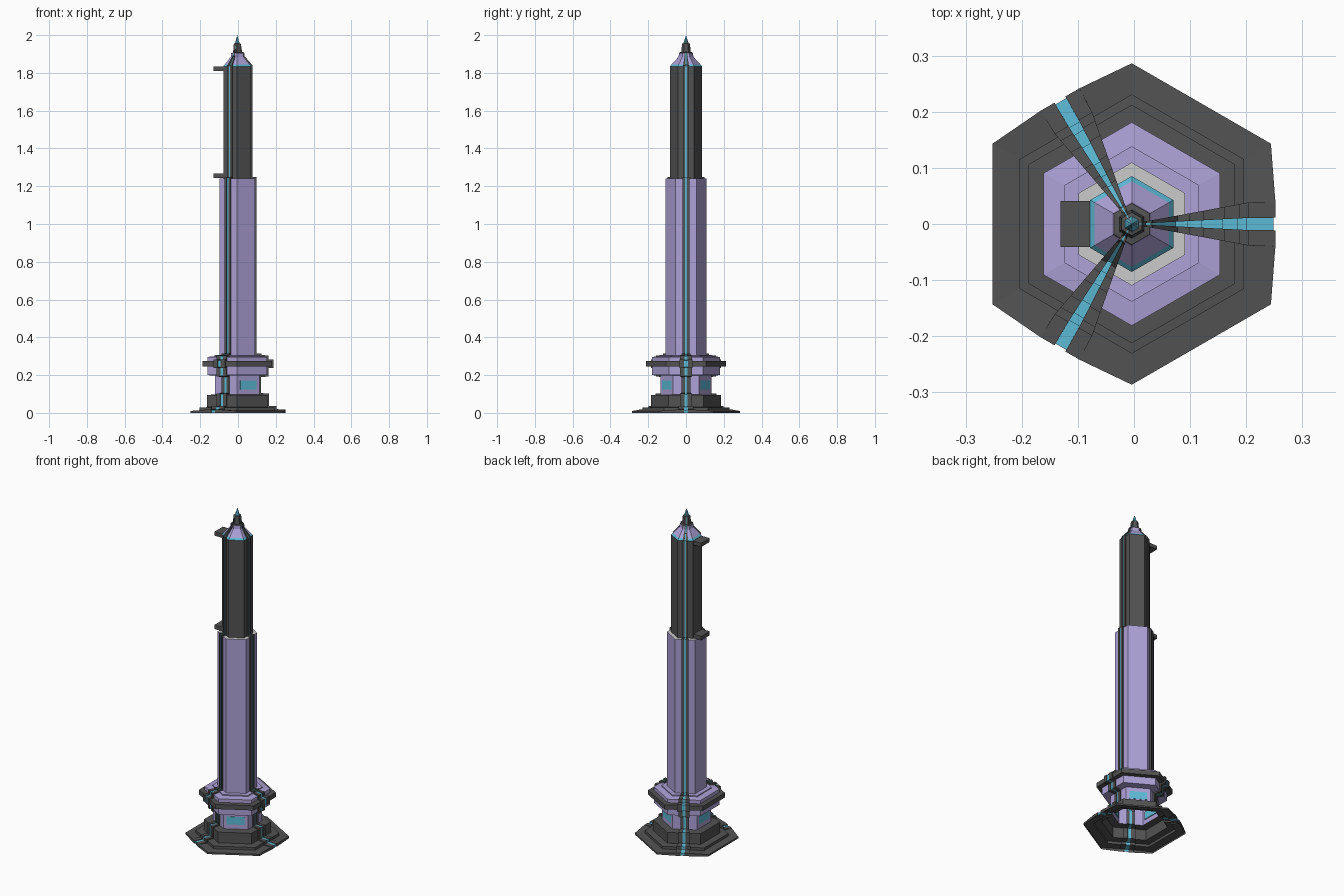
import bpy, math
from mathutils import Vector

if "Cube" in bpy.data.objects:
    bpy.data.objects.remove(bpy.data.objects["Cube"])

CX = -0.004                      # tower axis
EDGE = math.tan(math.radians(30))
RAIL, GLOW = 0.185, 0.052        # half widths of the ribs per unit radius


def material(name, rgb):
    m = bpy.data.materials.new(name)
    m.diffuse_color = (*rgb, 1)
    m.use_nodes = True
    m.node_tree.nodes["Principled BSDF"].inputs["Base Color"].default_value = m.diffuse_color
    return m


DARK = material("dark_metal", (0.085, 0.085, 0.085))
LAV = material("lavender", (0.42, 0.36, 0.68))
CYAN = material("cyan_glow", (0.11, 0.50, 0.68))

# Tower sections: name, material, (apothem, z) profile, each starting at the previous end
sections = [
    ("base_plinth", DARK, [(.248, 0), (.248, .01), (.2, .012), (.2, .028),
                           (.16, .03), (.16, .095), (.117, .097)]),
    ("lower_body", LAV, [(.117, .197), (.157, .2), (.157, .245)]),
    ("collar_ring", DARK, [(.184, .246), (.184, .274), (.157, .275)]),
    ("main_shaft", LAV, [(.157, .296), (.12, .3), (.12, .306), (.095, .306), (.095, 1.242)]),
    ("shaft_ledge", None, [(.074, 1.242)]),
    ("upper_shaft", DARK, [(.074, 1.835)]),
    ("glow_trim", CYAN, [(.066, 1.845)]),
    ("roof", LAV, [(.034, 1.885), (.032, 1.905)]),
    ("spire_base", DARK, [(.022, 1.907), (.018, 1.955), (.012, 1.957)]),
    ("spire_tip", CYAN, [(0, 2.0)]),
]
profile = [p for s in sections for p in s[2]]


def offset_profile(d):
    """Mitred outward offset, fading out at the spire."""
    pts = [Vector(p) for p in profile]
    norms = []
    for a, b in zip(pts, pts[1:]):
        t = (b - a).normalized()
        norms.append(Vector((t.y, -t.x)))
    out = []
    for i, p in enumerate(pts):
        n1, n2 = norms[max(i - 1, 0)], norms[min(i, len(norms) - 1)]
        m = (n1 + n2) / max(1 + n1.dot(n2), 0.6)
        fade = d * min(1, max(0, (1.96 - p.y) / 0.1))
        q = p + m * fade
        out.append((max(q.x, 0), 0 if i == 0 else q.y))
    return out


rail_prof = offset_profile(0.008)
glow_prof = offset_profile(0.0045)


def point(ang, r, t, z):
    w = t * (r if abs(t) > 0.5 else min(r, 0.215))
    c, s = math.cos(ang), math.sin(ang)
    return (CX + r * c - w * s, r * s + w * c, z)


def strip(verts, faces, ang, pa, ta, pb, tb):
    """Quad strip between two profiles at two tangential positions."""
    k = len(verts)
    for (ra, za), (rb, zb) in zip(pa, pb):
        verts += [point(ang, ra, ta, za), point(ang, rb, tb, zb)]
    for i in range(len(pa) - 1):
        j = k + 2 * i
        faces.append((j, j + 1, j + 3, j + 2))


def make(name, verts, faces, mat):
    me = bpy.data.meshes.new(name)
    me.from_pydata(verts, [], faces)
    me.validate()
    ob = bpy.data.objects.new(name, me)
    bpy.context.collection.objects.link(ob)
    if mat:
        me.materials.append(mat)
    return ob


# Hexagonal tower shell, leaving slots for the three ribs
start = 0
for name, mat, pts in sections:
    end = start + len(pts)
    lo = max(start - 1, 0)
    body = profile[lo:end]
    # the bottom plate flares out to meet the ribs
    slot = [rail_prof[i] if i < 2 else profile[i] for i in range(lo, end)]
    v, f = [], []
    for k in range(6):
        a = k * math.pi / 3
        if k % 2:
            strip(v, f, a, body, -EDGE, body, EDGE)
        else:
            strip(v, f, a, body, -EDGE, slot, -RAIL)
            strip(v, f, a, slot, RAIL, body, EDGE)
    make(name, v, f, mat)
    start = end

# Three full-height ribs: dark rails either side of a glowing channel
for k in range(3):
    a = k * 2 * math.pi / 3
    v, f = [], []
    strip(v, f, a, profile, -RAIL, rail_prof, -RAIL)
    strip(v, f, a, rail_prof, -RAIL, rail_prof, -GLOW)
    strip(v, f, a, rail_prof, -GLOW, glow_prof, -GLOW)
    strip(v, f, a, glow_prof, GLOW, rail_prof, GLOW)
    strip(v, f, a, rail_prof, GLOW, rail_prof, RAIL)
    strip(v, f, a, rail_prof, RAIL, profile, RAIL)
    make(f"rib_rails_{k + 1}", v, f, DARK)
    v, f = [], []
    strip(v, f, a, glow_prof, -GLOW, glow_prof, GLOW)
    make(f"rib_glow_{k + 1}", v, f, CYAN)


def box(name, ang, r0, r1, half, z0, z1, mat):
    c, s = math.cos(ang), math.sin(ang)
    v = [(CX + r * c - w * s, r * s + w * c, z)
         for z in (z0, z1) for r, w in ((r0, -half), (r1, -half), (r1, half), (r0, half))]
    f = [(3, 2, 1, 0), (4, 5, 6, 7)] + [(i, (i + 1) % 4, (i + 1) % 4 + 4, i + 4) for i in range(4)]
    return make(name, v, f, mat)


# Windows on the faces between ribs
for k in range(3):
    box(f"window_{k + 1}", math.radians(60 + 120 * k), .112, .119, .05, .125, .172, CYAN)

# Landing shelves on the left side
box("upper_shelf", math.pi, .07, .127, .041, 1.811, 1.834, DARK)
box("lower_shelf", math.pi, .07, .127, .041, 1.243, 1.267, DARK)
